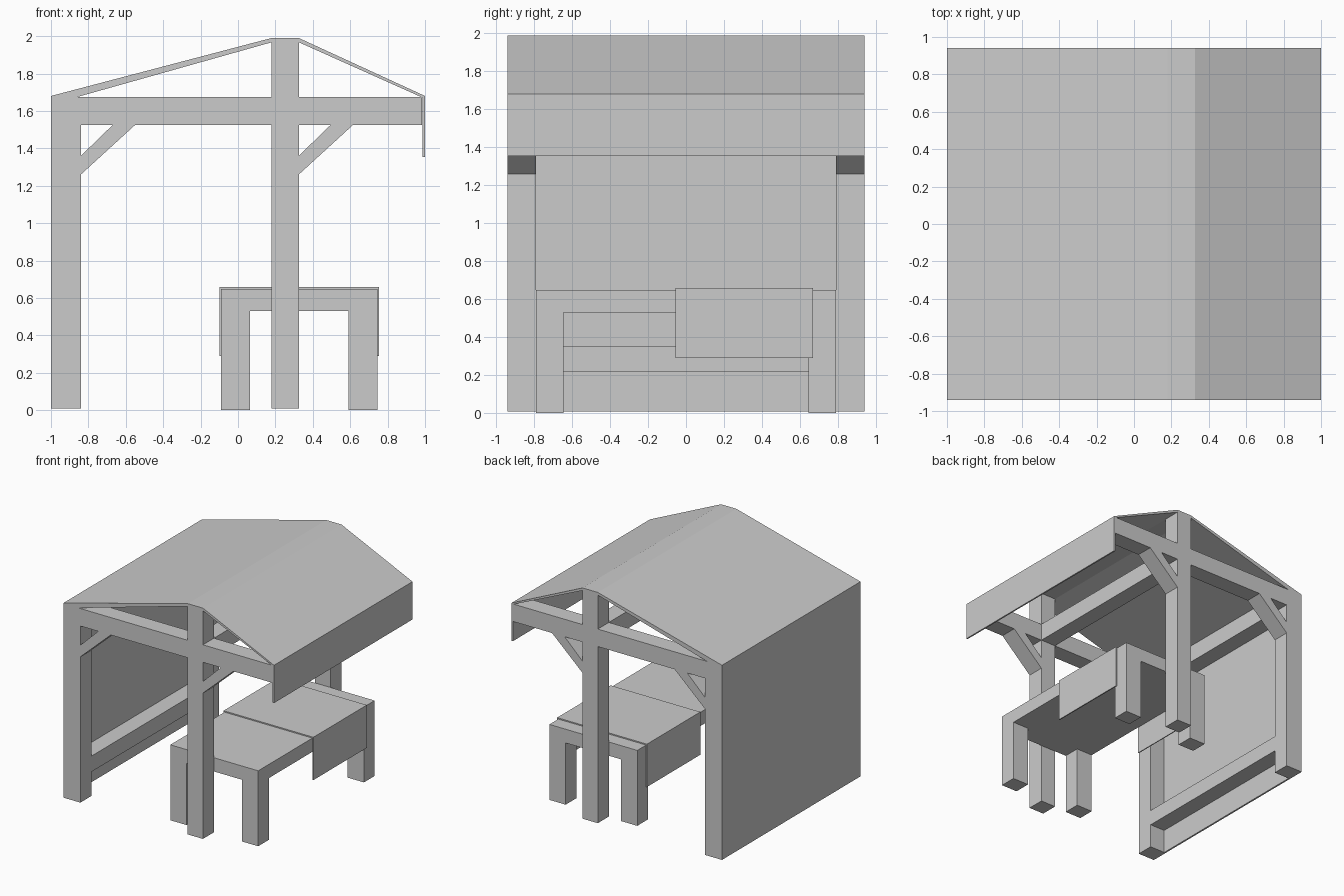
import bpy, bmesh

if "Cube" in bpy.data.objects:
    bpy.data.objects.remove(bpy.data.objects["Cube"])


def prism(name, profile, y0, y1, mirror=False):
    """Extrude an x-z profile from y0 to y1, optionally mirrored front to back."""
    bm = bmesh.new()
    face = bm.faces.new([bm.verts.new((x, y0, z)) for x, z in profile])
    out = bmesh.ops.extrude_face_region(bm, geom=[face])
    verts = [v for v in out["geom"] if isinstance(v, bmesh.types.BMVert)]
    bmesh.ops.translate(bm, verts=verts, vec=(0, y1 - y0, 0))
    bmesh.ops.recalc_face_normals(bm, faces=bm.faces)
    mesh = bpy.data.meshes.new(name)
    bm.to_mesh(mesh)
    bm.free()
    ob = bpy.data.objects.new(name, mesh)
    bpy.context.collection.objects.link(ob)
    if mirror:
        mod = ob.modifiers.new("front_back", "MIRROR")
        mod.use_axis = (False, True, False)
        mod.use_mirror_merge = False
    return ob


def box(name, x0, x1, y0, y1, z0, z1, mirror=False):
    return prism(name, [(x0, z0), (x1, z0), (x1, z1), (x0, z1)], y0, y1, mirror)


OUT, INN = 0.94, 0.79    # outer and inner y of the frame timbers

# Upright posts, front and back
box("wall_posts", -0.985, -0.84, -OUT, -INN, 0.008, 1.675, True)
box("ridge_posts", 0.18, 0.325, -OUT, -INN, 0.008, 1.967, True)

# Beams across the front and back, on both sides of the ridge posts
box("left_cross_beams", -0.84, 0.18, -OUT, -INN, 1.525, 1.675, True)
box("right_cross_beams", 0.325, 0.985, -OUT, -INN, 1.525, 1.675, True)

# Rails running front to back
box("wall_top_rail", -0.985, -0.84, -INN, INN, 1.525, 1.675)
box("ridge_post_rail", 0.18, 0.325, -INN, INN, 1.525, 1.675)
box("wall_bottom_rail", -0.985, -0.84, -INN, INN, 0.215, 0.35)

# Diagonal braces
for label, x in (("wall", -0.84), ("ridge", 0.325)):
    prism(label + "_braces", [(x, 1.26), (x + 0.29, 1.525),
                              (x + 0.17, 1.525), (x, 1.36)], -OUT, -INN, True)

# Awning: back wall, sloping roof and hanging flap in one sheet
prism("awning", [
    (-1.0, 0.008), (-1.0, 1.68), (0.18, 1.99), (0.325, 1.99), (1.0, 1.68),
    (1.0, 1.355), (0.987, 1.355), (0.987, 1.671), (0.325, 1.967),
    (0.18, 1.967), (-0.84, 1.68), (-0.985, 1.64), (-0.985, 0.008)], -OUT, OUT)

# Table
box("table_top", -0.09, 0.745, -INN, INN, 0.53, 0.648)
box("left_table_legs", -0.09, 0.065, -INN, -0.645, 0, 0.53, True)
box("right_table_legs", 0.59, 0.745, -INN, -0.645, 0, 0.53, True)

# Cloth draped over the table
prism("table_cloth", [
    (-0.098, 0.29), (-0.098, 0.658), (0.755, 0.658), (0.755, 0.29),
    (0.745, 0.29), (0.745, 0.648), (-0.09, 0.648), (-0.09, 0.29)], -0.055, 0.67)
